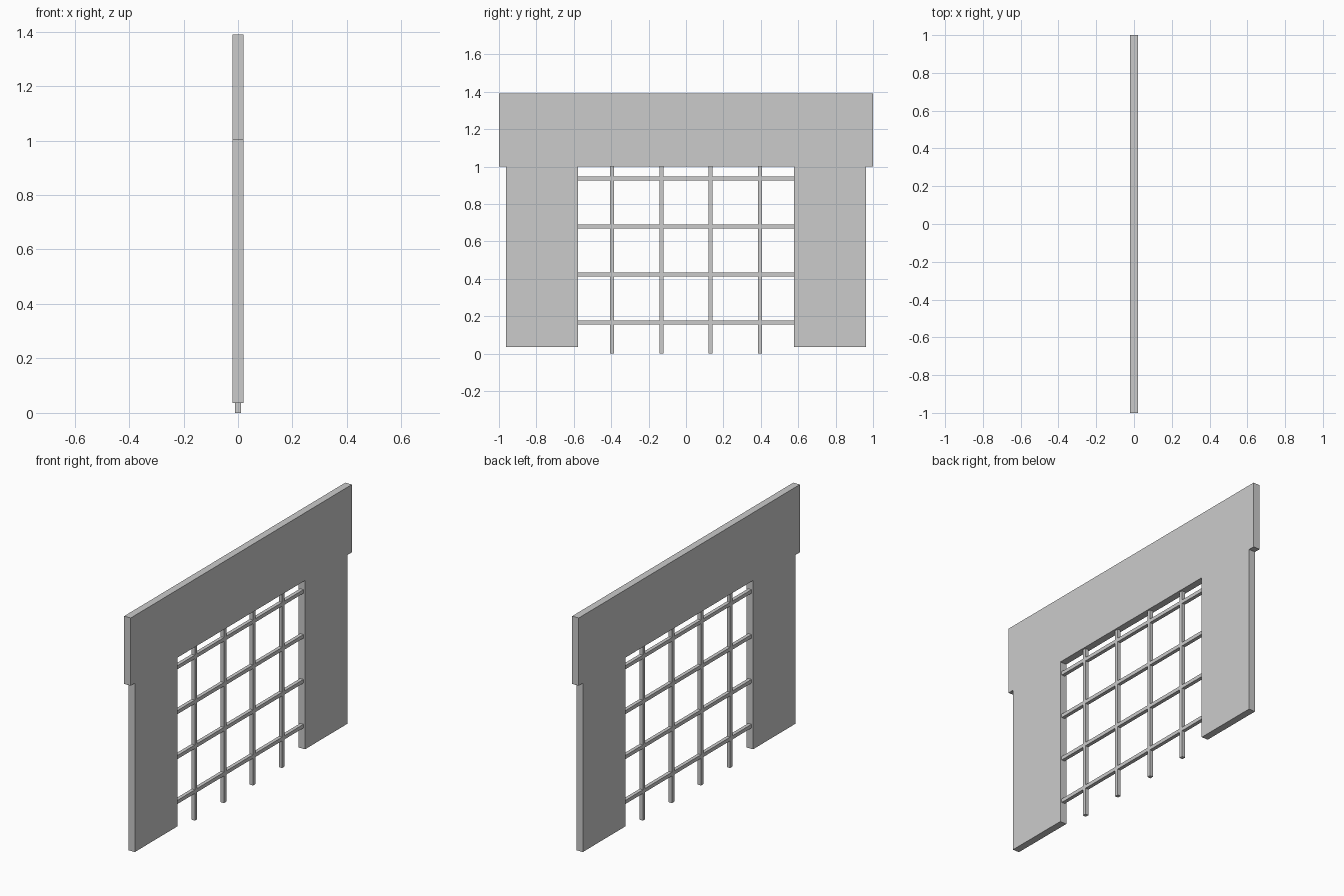
import bpy

if "Cube" in bpy.data.objects:
    bpy.data.objects.remove(bpy.data.objects["Cube"])


def box(name, y0, y1, z0, z1, thick):
    """Box centred on x = 0, spanning the given y and z ranges."""
    bpy.ops.mesh.primitive_cube_add(size=1, location=(0, (y0 + y1) / 2, (z0 + z1) / 2))
    ob = bpy.context.object
    ob.name = name
    ob.scale = (thick, y1 - y0, z1 - z0)
    bpy.ops.object.transform_apply(location=False, rotation=False, scale=True)
    return ob


WALL = 0.041   # wall thickness
BAR = 0.021    # square bar width
INNER, OUTER = 0.577, 0.963

# Lintel across the top
box("lintel", -1, 1, 1.002, 1.39, WALL)

# Side pillars
box("left_pillar", -OUTER, -INNER, 0.036, 1.002, WALL)
box("right_pillar", INNER, OUTER, 0.036, 1.002, WALL)

# Portcullis grid: upright bars and cross bars
for i in range(4):
    y = (i - 1.5) * 0.263
    box(f"upright_bar_{i + 1}", y - BAR / 2, y + BAR / 2, 0, 1.002, BAR)
    z = 0.166 + i * 0.257
    box(f"cross_bar_{i + 1}", -INNER, INNER, z - BAR / 2, z + BAR / 2, BAR)
